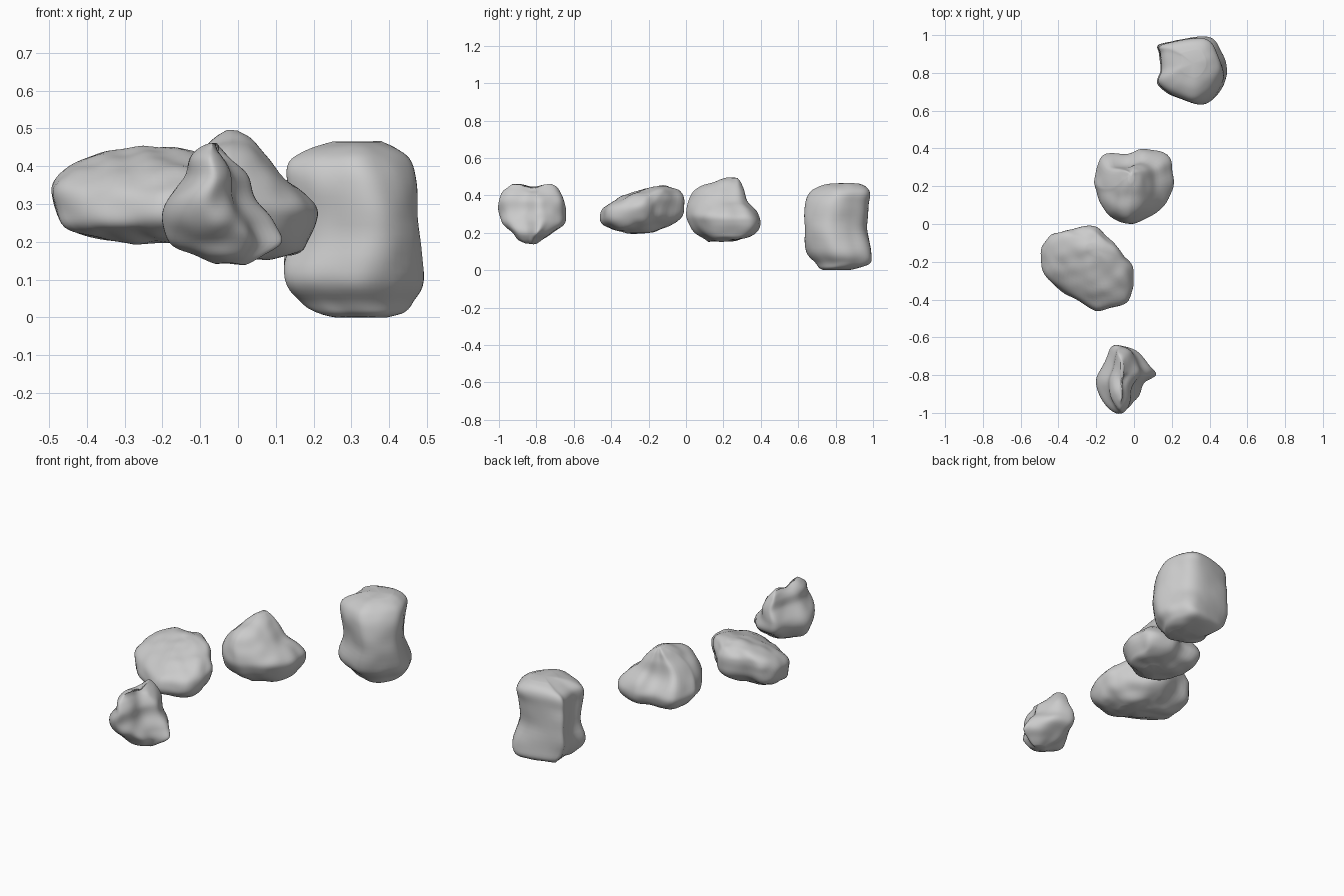
import bpy, bmesh, math
from mathutils import Vector, noise


def spline(pts, closed, n):
    """Catmull-Rom resampling of a list of tuples."""
    m, out = len(pts), []
    for i in range(m if closed else m - 1):
        q = [pts[(i + d) % m] if closed else pts[min(max(i + d, 0), m - 1)]
             for d in (-1, 0, 1, 2)]
        for s in range(n):
            t = s / n
            out.append([0.5 * (2*b + (c - a)*t + (2*a - 5*b + 4*c - d)*t*t
                               + (3*b - a - 3*c + d)*t**3) for a, b, c, d in zip(*q)])
    if not closed:
        out.append(list(pts[-1]))
    return out


def fit(pts):
    """Scale an outline into the box -1..1."""
    xs, ys = [p[0] for p in pts], [p[1] for p in pts]
    f = lambda v, w: 2 * (v - min(w)) / (max(w) - min(w)) - 1
    return [(f(x, xs), f(y, ys)) for x, y in pts]


def rock(name, outline, rings, dents=(), rough=0.008):
    """rings: z, x min, x max, y min, y max, diagonal pinch"""
    plan = fit(spline(outline, True, 5))
    bm = bmesh.new()
    loops = []
    for z, x0, x1, y0, y1, k in spline(rings, False, 5):
        # pinch along the x=y diagonal, keeping the box size
        shape = fit([(x - k*(x + y)/2, y - k*(x + y)/2) for x, y in plan])
        loops.append([bm.verts.new(((x0 + x1)/2 + u*(x1 - x0)/2,
                                    (y0 + y1)/2 + v*(y1 - y0)/2, z)) for u, v in shape])
    n = len(plan)
    for a, b in zip(loops, loops[1:]):
        for i in range(n):
            j = (i + 1) % n
            bm.faces.new((a[i], a[j], b[j], b[i]))
    for loop in (loops[0], loops[-1]):
        c = bm.verts.new(sum((v.co for v in loop), Vector()) / n)
        for i in range(n):
            bm.faces.new((loop[i], loop[(i + 1) % n], c))
    bmesh.ops.recalc_face_normals(bm, faces=bm.faces)
    bm.normal_update()
    # dents and gentle weathering
    moves = []
    for v in bm.verts:
        d = rough * noise.noise(v.co * 13)
        for x, y, z, r, depth in dents:
            d -= depth * math.exp(-(v.co - Vector((x, y, z))).length_squared / r**2)
        moves.append(v.normal * d)
    for v, m in zip(bm.verts, moves):
        v.co += m
        v.co.z = max(v.co.z, 0)
    for f in bm.faces:
        f.smooth = True
    me = bpy.data.meshes.new(name)
    bm.to_mesh(me)
    bm.free()
    bpy.context.collection.objects.link(bpy.data.objects.new(name, me))


# tall waisted boulder at the back
rock("tall_rock",
     [(.14, .96), (.33, 1), (.42, .985), (.465, .915), (.49, .845), (.48, .77), (.41, .68),
      (.33, .64), (.23, .67), (.165, .70), (.115, .75), (.135, .82), (.13, .91)],
     [(0, .26, .40, .73, .86, 0), (.012, .21, .44, .71, .92, 0), (.04, .165, .465, .69, .985, 0),
      (.10, .125, .49, .64, .99, 0), (.22, .125, .48, .635, .97, .22),
      (.34, .13, .472, .632, .975, .12), (.41, .135, .458, .66, .985, 0),
      (.445, .19, .42, .71, .965, 0), (.465, .25, .38, .78, .92, 0)], rough=.004)

# peaked rock
rock("peaked_rock",
     [(-.04, .005), (.03, .015), (.14, .08), (.205, .185), (.205, .30), (.18, .375), (.06, .41),
      (-.03, .38), (-.165, .37), (-.205, .25), (-.2, .195), (-.175, .105), (-.125, .04)],
     [(.155, -.05, .08, .12, .25, 0), (.17, -.12, .16, .10, .31, 0), (.20, -.17, .185, .05, .375, 0),
      (.25, -.205, .205, .015, .40, 0), (.30, -.2, .2, 0, .385, 0), (.37, -.165, .125, .015, .33, 0),
      (.43, -.11, .075, .05, .31, 0), (.47, -.065, .035, .14, .295, 0),
      (.493, -.03, 0, .22, .275, 0)],
     [(-.04, .36, .36, .06, .015)])

# flat tilted rock
rock("flat_rock",
     [(-.26, .005), (-.18, -.025), (-.085, -.13), (-.03, -.2), (-.005, -.29), (-.05, -.41),
      (-.18, -.445), (-.285, -.4), (-.39, -.335), (-.48, -.24), (-.49, -.13), (-.445, -.055),
      (-.34, -.025)],
     [(.20, -.3, -.14, -.32, -.18, 0), (.215, -.4, -.08, -.38, -.13, 0),
      (.24, -.46, -.04, -.435, -.08, 0), (.28, -.487, -.01, -.455, -.025, 0),
      (.335, -.495, 0, -.44, -.008, 0), (.375, -.475, -.02, -.38, -.005, 0),
      (.41, -.43, -.06, -.3, -.02, 0), (.435, -.33, -.11, -.22, -.05, 0),
      (.447, -.25, -.17, -.17, -.1, 0)], rough=.012)

# small twin-peaked rock at the front
rock("forked_rock",
     [(-.05, -.99), (.015, -.95), (.05, -.85), (.115, -.78), (.085, -.725), (.03, -.66),
      (-.05, -.635), (-.11, -.645), (-.14, -.725), (-.195, -.81), (-.18, -.9), (-.115, -.965)],
     [(.142, -.06, .02, -.86, -.8, 0), (.165, -.12, .07, -.9, -.76, 0),
      (.20, -.18, .118, -.93, -.71, 0), (.25, -.2, .095, -.98, -.65, 0),
      (.31, -.19, .05, -1, -.64, 0), (.37, -.14, .03, -1, -.65, 0),
      (.42, -.13, 0, -.985, -.67, 0), (.447, -.11, -.025, -.95, -.69, 0),
      (.463, -.08, -.045, -.93, -.72, 0)],
     [(-.03, -.82, .45, .06, .03)])
